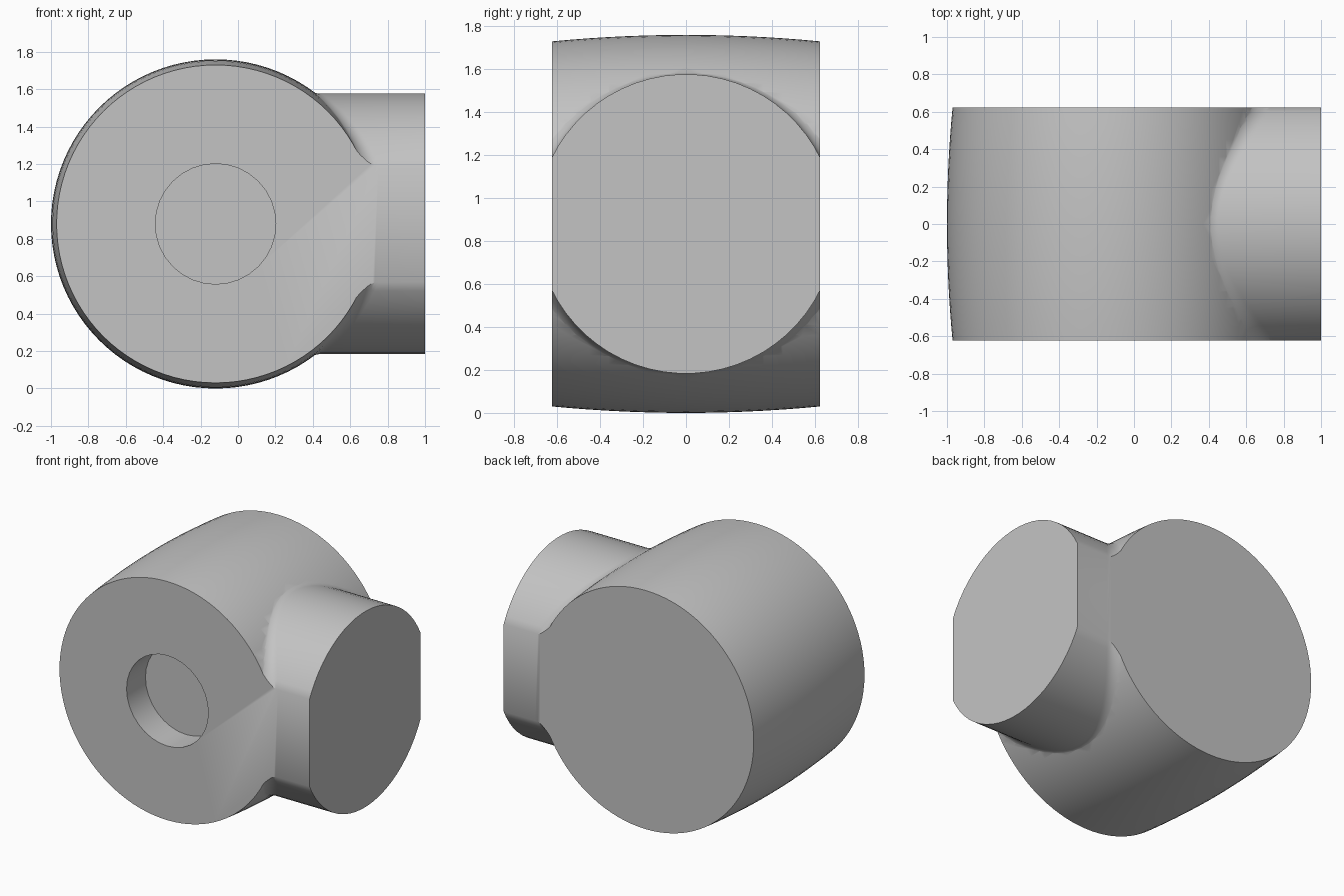
import bpy, bmesh
from math import sin, cos, pi, sqrt, radians
from mathutils import Vector

if "Cube" in bpy.data.objects:
    bpy.data.objects.remove(bpy.data.objects["Cube"])

CX, CZ = -0.12, 0.88        # barrel axis position
HALF = 0.623                # half thickness between the flats
R_SHANK, R_FILLET = 0.697, 0.1

steel = bpy.data.materials.new("plain grey")
steel.use_nodes = True
grey = (0.55, 0.55, 0.55, 1)
steel.diffuse_color = grey
steel.node_tree.nodes["Principled BSDF"].inputs["Base Color"].default_value = grey


def barrel_radius(y):
    return 0.88 - 0.03 * (y / HALF) ** 2


def loft(name, rings):
    """Closed solid skinned through rings of points, with flat caps."""
    bm = bmesh.new()
    loops = [[bm.verts.new(p) for p in ring] for ring in rings]
    n = len(loops[0])
    for a, b in zip(loops, loops[1:]):
        for i in range(n):
            j = (i + 1) % n
            bm.faces.new((a[i], a[j], b[j], b[i]))
    bm.faces.new(loops[0])
    bm.faces.new(loops[-1])
    bmesh.ops.recalc_face_normals(bm, faces=bm.faces)
    mesh = bpy.data.meshes.new(name)
    bm.to_mesh(mesh)
    bm.free()
    obj = bpy.data.objects.new(name, mesh)
    bpy.context.collection.objects.link(obj)
    mesh.materials.append(steel)
    return obj


def turned(name, profile, sides):
    """Solid turned about the barrel axis from (y, radius) pairs."""
    return loft(name, [[(CX + r * cos(2 * pi * i / sides), y,
                         CZ + r * sin(2 * pi * i / sides))
                        for i in range(sides)] for y, r in profile])


def shank_line(t, steps=8):
    """One line along the shank: from inside the barrel, round the fillet, to the end."""
    out = Vector((0, cos(t), sin(t)))
    ball = out * (R_SHANK + R_FILLET)
    ball.x = sqrt((barrel_radius(ball.y) + R_FILLET) ** 2 - ball.z ** 2)
    to_barrel = -Vector((ball.x, 0.06 * ball.y, ball.z)).normalized()
    to_shank = -out
    root = ball + to_barrel * (R_FILLET + 0.004)
    line = [Vector((0.1, root.y * 0.8, root.z * 0.8)), root + to_barrel * 0.03]
    angle = to_barrel.angle(to_shank)
    for k in range(steps + 1):
        f = k / steps
        d = (to_barrel * sin((1 - f) * angle) + to_shank * sin(f * angle)) / sin(angle)
        line.append(ball + d * (R_FILLET + 0.004 * (1 - f)))
    line.append(Vector((1 - CX, *(out * R_SHANK).yz)))
    return [p + Vector((CX, 0, CZ)) for p in line]


# Crowned barrel, made overlong and trimmed by the flats
body = turned("rod_end_body",
              [(y, barrel_radius(y)) for y in (k * 0.09 for k in range(-10, 11))], 96)

# Round shank with a rolled fillet where it meets the barrel
lines = [shank_line(2 * pi * (i + 0.5) / 64) for i in range(64)]
shank = loft("shank", list(zip(*lines)))

# Block that trims both flats, and the blind bore in the front
block = loft("flats_cutter", [[(x, y, z) for x, z in
             ((-2, -1), (2, -1), (2, 3), (-2, 3))] for y in (-HALF, HALF)])
bore = turned("bore_cutter", [(-0.9, 0.322), (-0.41, 0.322)], 32)

for tool, mode in ((shank, "UNION"), (block, "INTERSECT"), (bore, "DIFFERENCE")):
    mod = body.modifiers.new(tool.name, "BOOLEAN")
    mod.operation, mod.object, mod.solver = mode, tool, "EXACT"
    bpy.context.view_layer.objects.active = body
    bpy.ops.object.modifier_apply(modifier=mod.name)
    bpy.data.objects.remove(tool)

# Smooth curved skin, crisp rims
bpy.ops.object.select_all(action="DESELECT")
body.select_set(True)
bpy.ops.object.shade_smooth_by_angle(angle=radians(30))
